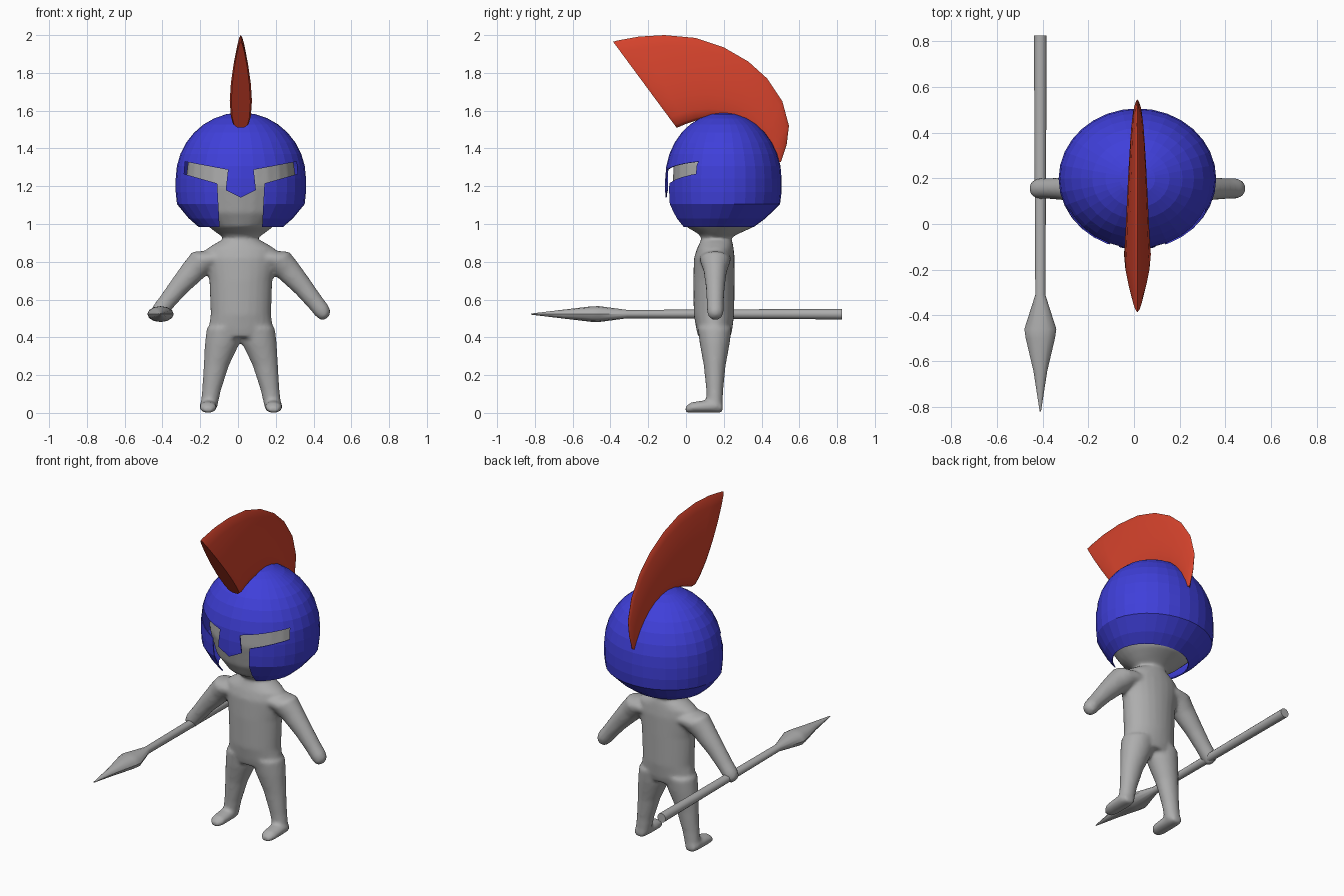
import bpy, bmesh, math
from mathutils import Vector

if "Cube" in bpy.data.objects:
    bpy.data.objects.remove(bpy.data.objects["Cube"])

CX = 0.015  # the figure's centre line


def material(name, rgb):
    m = bpy.data.materials.new(name)
    m.diffuse_color = (*rgb, 1)
    m.use_nodes = True
    m.node_tree.nodes["Principled BSDF"].inputs["Base Color"].default_value = m.diffuse_color
    return m


GREY = material("grey", (0.42, 0.42, 0.42))
BLUE = material("blue", (0.05, 0.05, 0.70))
RED = material("red", (0.66, 0.055, 0.025))
X, Y, Z = Vector((1, 0, 0)), Vector((0, 1, 0)), Vector((0, 0, 1))


def ring(c, ra, rb, a=X, b=Y, n=24):
    """Elliptical cross-section around c in the plane of a and b."""
    return [Vector(c) + a * ra * math.cos(2 * math.pi * i / n)
            + b * rb * math.sin(2 * math.pi * i / n) for i in range(n)]


def skin(bm, rings, caps=(True, True)):
    """Bridge successive rings with quads and close the ends."""
    vs = [[bm.verts.new(p) for p in r] for r in rings]
    n = len(vs[0])
    for r0, r1 in zip(vs, vs[1:]):
        for i in range(n):
            j = (i + 1) % n
            bm.faces.new((r0[i], r0[j], r1[j], r1[i]))
    if caps[0]:
        bm.faces.new(vs[0][::-1])
    if caps[1]:
        bm.faces.new(vs[-1])


def finish(name, bm, mat=None):
    bmesh.ops.recalc_face_normals(bm, faces=bm.faces[:])
    me = bpy.data.meshes.new(name)
    bm.to_mesh(me)
    bm.free()
    ob = bpy.data.objects.new(name, me)
    bpy.context.collection.objects.link(ob)
    if mat:
        me.materials.append(mat)
    return ob


def activate(ob):
    bpy.ops.object.select_all(action='DESELECT')
    ob.select_set(True)
    bpy.context.view_layer.objects.active = ob


def apply_modifiers(ob):
    activate(ob)
    bpy.ops.object.convert(target='MESH')


# Body: torso, head and mirrored limbs blended into one smooth skin
bm = bmesh.new()
torso = [(.40, .15, .085, .15), (.44, .172, .095, .15), (.52, .160, .107, .148),
         (.70, .167, .110, .148), (.82, .190, .108, .150), (.87, .180, .097, .155),
         (.90, .130, .088, .16), (.92, .092, .080, .16), (.96, .085, .075, .16)]
head = [(.925, .085, .075, .16), (.95, .125, .11, .172), (.985, .17, .18, .18),
        (1.06, .25, .225, .185), (1.2, .295, .265, .195), (1.33, .28, .262, .195),
        (1.44, .22, .2, .195), (1.52, .12, .11, .195), (1.54, .03, .03, .195)]
for part in (torso, head):
    skin(bm, [ring((CX, cy, z), rx, ry) for z, rx, ry, cy in part])

arm = [(.13, .82, .06, .085), (.20, .805, .074, .08), (.25, .755, .066, .062),
       (.33, .665, .053, .05), (.39, .59, .046, .045), (.43, .54, .044, .045),
       (.448, .515, .036, .037), (.456, .503, .018, .018)]
leg = [(.085, .45, .095, .09), (.098, .37, .092, .08), (.13, .25, .067, .058),
       (.155, .12, .050, .045), (.17, .03, .045, .042)]
foot = [(-.003, .024, .016), (.025, .044, .028), (.09, .047, .033),
        (.16, .046, .036), (.195, .03, .024)]
for s in (-1, 1):
    across = Vector((.76 * s, 0, .65))
    skin(bm, [ring((CX + s * u, .155, z), ra, rb, across, Y) for u, z, ra, rb in arm])
    skin(bm, [ring((CX + s * u, .152, z), rx, ry) for u, z, rx, ry in leg])
    skin(bm, [ring((CX + s * .173, y, rz), rx, rz, X, Z) for y, rx, rz in foot])
body = finish("body", bm, GREY)
rm = body.modifiers.new("blend", 'REMESH')
rm.mode = 'VOXEL'
rm.voxel_size = 0.011
rm.use_smooth_shade = True
sm = body.modifiers.new("soften", 'SMOOTH')
sm.factor = 0.5
sm.iterations = 6
apply_modifiers(body)

# Helmet: thin faceted dome, wider than deep, drawn in at the open bottom
wall = [(.985, .65, .160), (1.03, .80, .175), (1.105, .98, .196), (1.17, 1, .198),
        (1.24, 1, .198)]
wall += [(1.24 + .35 * math.sin(t), math.cos(t), .198)
         for t in (math.radians(d) for d in (11, 22, 33, 44, 55, 66, 77, 86))]
bm = bmesh.new()
skin(bm, [ring((CX, cy, z), .345 * k, .308 * k, n=32) for z, k, cy in wall], (False, True))
helmet = finish("helmet", bm, BLUE)
helmet.modifiers.new("thickness", 'SOLIDIFY').thickness = 0.006

# Face opening: eye slits, nose guard and the gap between the cheek guards
half = [(0, 1.14), (.08, 1.18), (.068, 1.287), (.295, 1.33), (.30, 1.265),
        (.125, 1.215), (.108, .9)]
outline = half + [(-u, z) for u, z in half[:0:-1]]
bm = bmesh.new()
skin(bm, [[Vector((CX + u, y, z)) for u, z in outline] for y in (-.4, .15)])
cutter = finish("face_opening_cutter", bm)
cutter.hide_render = True
cut = helmet.modifiers.new("face_opening", 'BOOLEAN')
cut.object = cutter
cut.operation = 'DIFFERENCE'
cut.solver = 'EXACT'
apply_modifiers(helmet)
bpy.data.objects.remove(cutter)

# Crest: fan of teardrop sections from the helmet out to the rim, thinning backwards
outer = [(-.386, 1.965), (-.36, 1.972), (-.25, 1.992), (-.115, 2.0), (.05, 1.985),
         (.2, 1.935), (.33, 1.86), (.43, 1.77), (.51, 1.65), (.545, 1.52),
         (.533, 1.42), (.503, 1.33)]
inner = [(-.05, 1.51), (-.035, 1.515), (0, 1.53), (.06, 1.55), (.13, 1.56), (.2, 1.56),
         (.27, 1.54), (.34, 1.5), (.40, 1.45), (.44, 1.4), (.465, 1.36), (.49, 1.325)]
sect = [(0, .35), (.03, .7), (.12, .9), (.3, 1), (.5, .9), (.7, .68), (.88, .38), (.97, .17)]
rings = []
for i, (o, q) in enumerate(zip(outer, inner)):
    o, q = Vector((CX, *o)), Vector((CX, *q))
    t = .063 * (1 - i / len(outer)) ** .8 * (.8 if i == 0 else 1)
    right = [q.lerp(o, s) + X * t * w for s, w in sect]
    left = [q.lerp(o, s) - X * t * w for s, w in reversed(sect)]
    rings.append(right + [o] + left)
bm = bmesh.new()
skin(bm, rings)
crest = finish("crest", bm, RED)
activate(crest)
bpy.ops.object.shade_smooth_by_angle(angle=math.radians(40))

# Spear: tapered shaft with a flattened leaf-shaped head, held level
spear = [(-.82, .003, .003), (-.645, .030, .024), (-.50, .064, .041), (-.46, .070, .042),
         (-.31, .022, .022), (.825, .028, .028)]
bm = bmesh.new()
skin(bm, [ring((-.41, y, .523), rx, rz, X, Z, 12) for y, rx, rz in spear])
weapon = finish("spear", bm, GREY)
activate(weapon)
bpy.ops.object.shade_smooth_by_angle(angle=math.radians(35))
